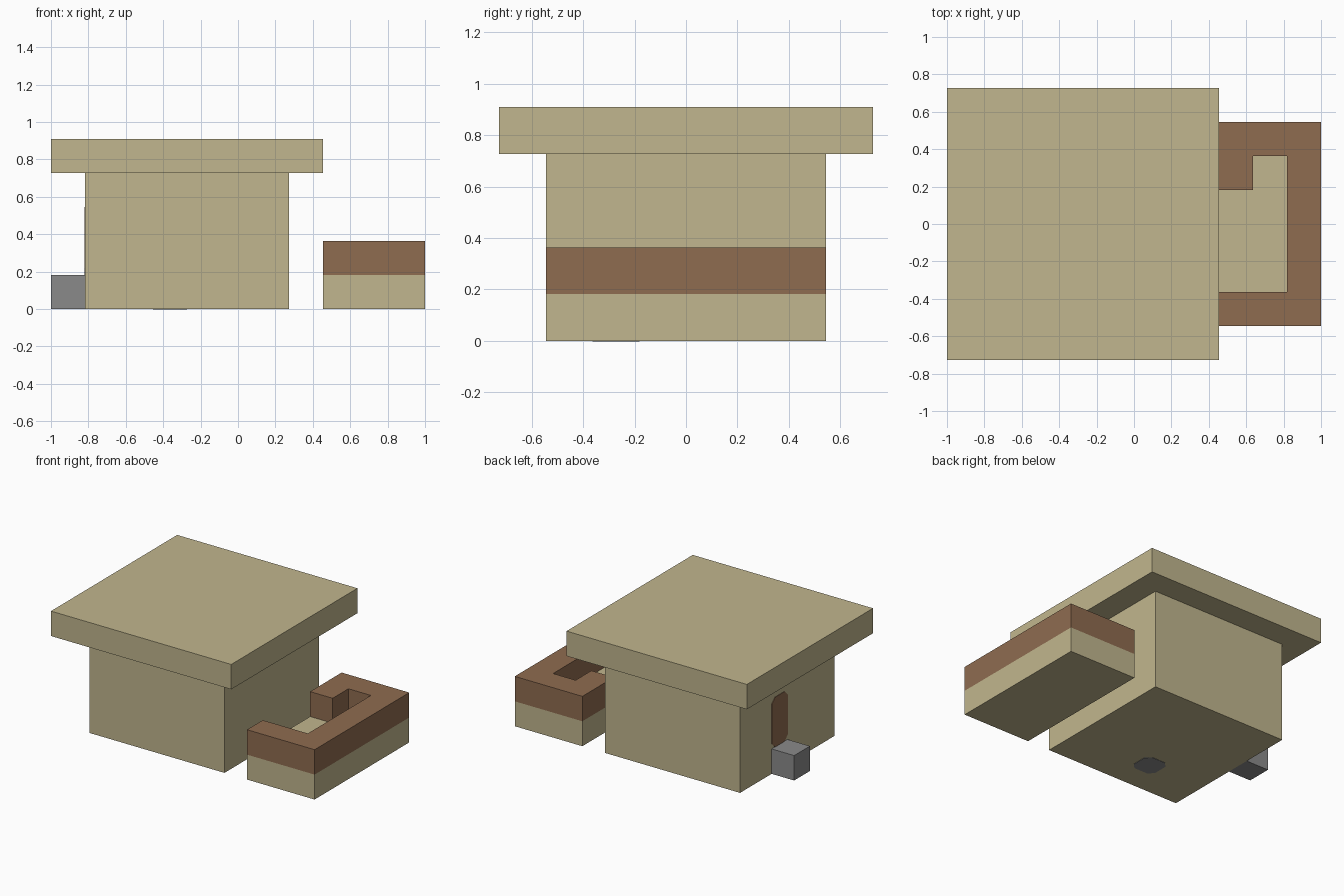
import bpy
import bmesh
from mathutils import Matrix, Vector

if "Cube" in bpy.data.objects:
    bpy.data.objects.remove(bpy.data.objects["Cube"])

U = 2 / 11  # one building block


def make_material(name, rgb):
    linear = [((c / 255 + 0.055) / 1.055) ** 2.4 for c in rgb] + [1]
    mat = bpy.data.materials.new(name)
    mat.use_nodes = True
    mat.diffuse_color = linear
    mat.node_tree.nodes["Principled BSDF"].inputs["Base Color"].default_value = linear
    return mat


sand = make_material("sand", (193, 182, 142))
brown = make_material("brown", (143, 108, 80))
grey = make_material("grey", (138, 138, 138))


def prism(name, outline, depth, mat, matrix=Matrix()):
    """Extrude a flat outline along its local z, then place it."""
    bm = bmesh.new()
    face = bm.faces.new([bm.verts.new((x, y, 0)) for x, y in outline])
    out = bmesh.ops.extrude_face_region(bm, geom=[face])
    moved = [v for v in out["geom"] if isinstance(v, bmesh.types.BMVert)]
    bmesh.ops.translate(bm, verts=moved, vec=(0, 0, depth))
    bmesh.ops.transform(bm, matrix=matrix, verts=bm.verts)
    bmesh.ops.recalc_face_normals(bm, faces=bm.faces)
    mesh = bpy.data.meshes.new(name)
    bm.to_mesh(mesh)
    bm.free()
    mesh.materials.append(mat)
    obj = bpy.data.objects.new(name, mesh)
    bpy.context.collection.objects.link(obj)
    return obj


def box(name, x, y, z, mat):
    """Box from block ranges along each axis."""
    outline = [(x[0] * U, y[0] * U), (x[1] * U, y[0] * U),
               (x[1] * U, y[1] * U), (x[0] * U, y[1] * U)]
    return prism(name, outline, (z[1] - z[0]) * U, mat,
                 Matrix.Translation((0, 0, z[0] * U)))


def clipped(w, h, c=0.2):
    """Rectangle outline with clipped corners, in blocks."""
    pts = [(c, 0), (w - c, 0), (w, c), (w, h - c),
           (w - c, h), (c, h), (0, h - c), (0, c)]
    return [(x * U, y * U) for x, y in pts]


# House body and flat overhanging roof
box("house_body", (-4.5, 1.5), (-3, 3), (0, 4), sand)
box("roof", (-5.5, 2.5), (-4, 4), (4, 5), sand)

# Door step and painted door on the -x wall
box("door_step", (-5.5, -4.5), (0, 1), (0, 1), grey)
to_wall = Matrix(((0, 0, -1, -4.5 * U), (1, 0, 0, 0),
                  (0, 1, 0, U), (0, 0, 0, 1)))
prism("door", clipped(1, 2), 0.003, brown, to_wall)

# Painted patch under the house
prism("floor_patch", clipped(1, 1), 0.003, grey,
      Matrix.Translation(Vector((-2.5 * U, -2 * U, -0.002))))

# Separate low wall: sand base with a brown hooked rim
box("wall_base", (2.5, 5.5), (-3, 3), (0, 1), sand)
rim = [(2.5, -3), (5.5, -3), (5.5, 3), (2.5, 3), (2.5, 1),
       (3.5, 1), (3.5, 2), (4.5, 2), (4.5, -2), (2.5, -2)]
prism("wall_rim", [(x * U, y * U) for x, y in rim], U, brown,
      Matrix.Translation((0, 0, U)))
